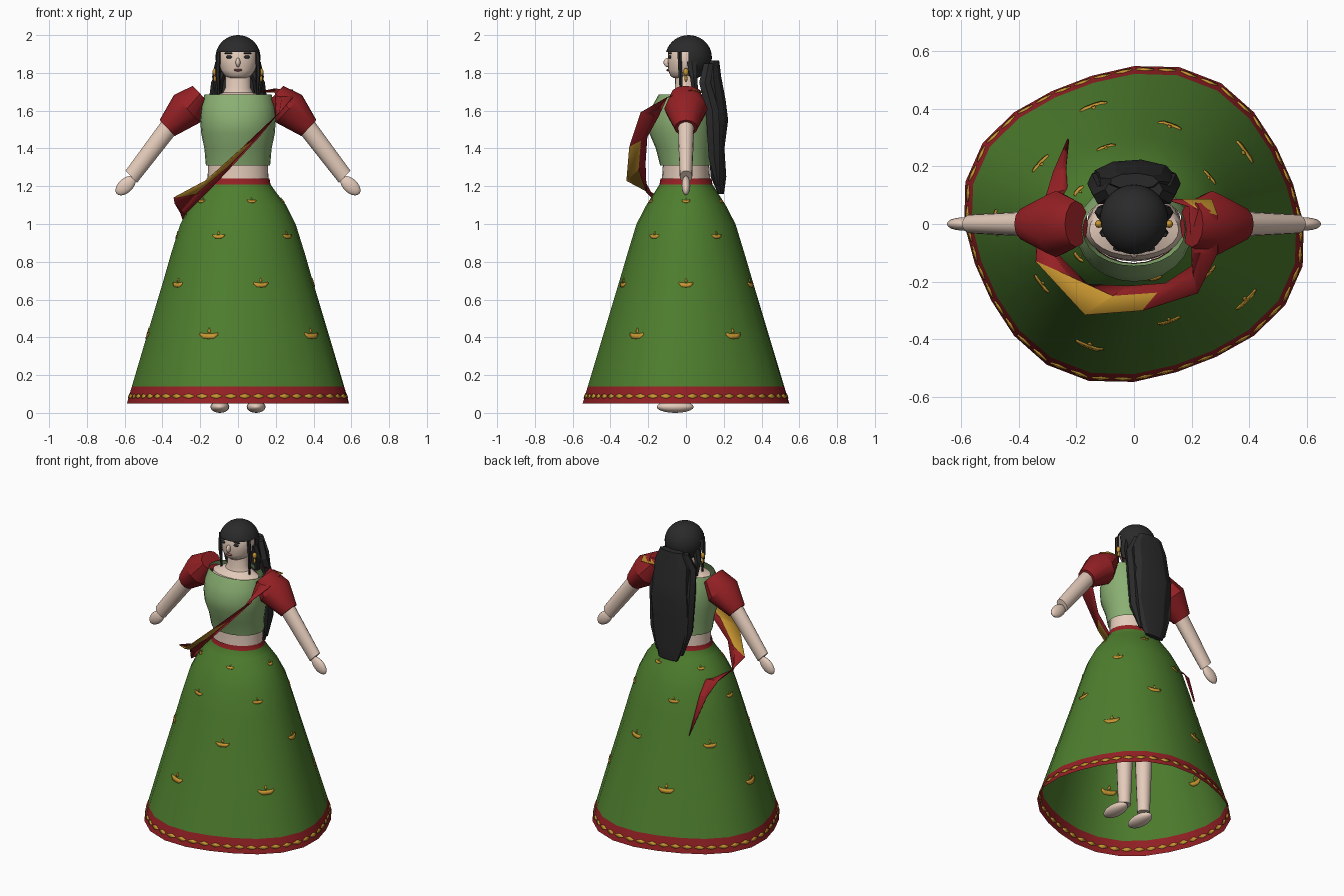
import bpy, bmesh, math
from mathutils import Vector

if "Cube" in bpy.data.objects:
    bpy.data.objects.remove(bpy.data.objects["Cube"])

def material(name, r, g, b):
    m = bpy.data.materials.new(name)
    lin = [((c / 255 + 0.055) / 1.055) ** 2.4 for c in (r, g, b)]
    m.diffuse_color = (*lin, 1)
    m.use_nodes = True
    m.node_tree.nodes["Principled BSDF"].inputs["Base Color"].default_value = m.diffuse_color
    return m

SKIN = material("skin", 228, 203, 186)
GREEN = material("skirt_green", 78, 126, 46)
LIGHT = material("blouse_green", 138, 175, 114)
RED = material("deep_red", 148, 32, 36)
GOLD = material("gold", 200, 150, 48)
HAIR = material("hair_black", 42, 42, 43)
LIPS = material("lips", 150, 88, 78)
X, Y, Z = Vector((1, 0, 0)), Vector((0, 1, 0)), Vector((0, 0, 1))

def finish(name, bm, mats, sharp=0.7, normals=True):
    """Turn a bmesh into an object, smooth except at sharp edges."""
    if normals:
        bmesh.ops.recalc_face_normals(bm, faces=bm.faces[:])
    for f in bm.faces:
        f.smooth = True
    for e in bm.edges:
        e.smooth = e.calc_face_angle(0) < sharp
    me = bpy.data.meshes.new(name)
    bm.to_mesh(me)
    bm.free()
    for m in mats:
        me.materials.append(m)
    ob = bpy.data.objects.new(name, me)
    bpy.context.collection.objects.link(ob)
    return ob

def loft(name, rings, mat, n=24, u=X, v=Y, caps=True, sharp=0.7):
    """Skin a row of ellipses, each (centre, u radius, v radius)."""
    bm = bmesh.new()
    loops = []
    for c, ru, rv in rings:
        loops.append([bm.verts.new(Vector(c) + u * (ru * math.cos(2 * math.pi * i / n))
                                   + v * (rv * math.sin(2 * math.pi * i / n))) for i in range(n)])
    for a, b in zip(loops, loops[1:]):
        for i in range(n):
            j = (i + 1) % n
            bm.faces.new((a[i], a[j], b[j], b[i]))
    if caps:
        bm.faces.new(loops[0])
        bm.faces.new(loops[-1])
    return finish(name, bm, [mat], sharp)

def column(name, rows, mat, **kw):
    """Upright loft from rows of (z, x radius, y radius, y centre)."""
    return loft(name, [((0, cy, z), rx, ry) for z, rx, ry, cy in rows], mat, **kw)

def ball(name, loc, size, mat, tilt=0, n=16):
    bm = bmesh.new()
    bmesh.ops.create_uvsphere(bm, u_segments=n, v_segments=n // 2 + 2, radius=1)
    ob = finish(name, bm, [mat], 1.2)
    ob.location, ob.scale, ob.rotation_euler = loc, size, (0, tilt, 0)
    return ob

# ---- Skirt: 24-sided flared shell with a gentle swirl in its outline
ROWS = [(0.05, .588, .547), (0.14, .562, .52), (0.4, .485, .442), (0.7, .395, .352),
        (0.85, .352, .308), (1.0, .305, .262), (1.1, .255, .21), (1.17, .2, .165),
        (1.21, .172, .14), (1.24, .167, .135)]

def skirt_vertex(k, z):
    for (z0, x0, y0), (z1, x1, y1) in zip(ROWS, ROWS[1:]):
        if z <= z1 + 1e-6:
            break
    t = (z - z0) / (z1 - z0)
    a = math.radians(15 * k)
    swirl = 1 - 0.035 * math.sin(4 * a) * max(0, 1 - z / 1.1)
    return Vector((math.sin(a) * (x0 + (x1 - x0) * t) * swirl,
                   -math.cos(a) * (y0 + (y1 - y0) * t) * swirl, z))

def skirt_point(deg, z):
    k = math.floor(deg / 15)
    return skirt_vertex(k, z).lerp(skirt_vertex(k + 1, z), deg / 15 - k)

bm = bmesh.new()
loops = [[bm.verts.new(skirt_vertex(k, r[0])) for k in range(24)] for r in ROWS]
for a, b in zip(loops, loops[1:]):
    for i in range(24):
        f = bm.faces.new((a[i], a[(i + 1) % 24], b[(i + 1) % 24], b[i]))
        zc = f.calc_center_median().z
        f.material_index = 1 if zc < 0.14 or zc > 1.21 else 0
finish("skirt", bm, [GREEN, RED])

# ---- Gold woven motifs: thin plates lying on the skirt
def motifs(name, places, columns):
    """places: (degrees, z, half height); columns: (degrees, low, high)."""
    bm = bmesh.new()
    for deg, z, h in places:
        pairs = [[bm.verts.new(skirt_point(deg + d, z + h * s)) for s in (lo, hi)]
                 for d, lo, hi in columns]
        for (a, b), (c, d) in zip(pairs, pairs[1:]):
            bm.faces.new((a, c, d, b))
    ob = finish(name, bm, [GOLD], normals=False)
    mod = ob.modifiers.new("thickness", 'SOLIDIFY')
    mod.thickness, mod.offset = 0.008, 0

lamps = [(start + 72 * i, z, h) for z, start, h in
         ((.41, -18.5, .02), (.68, 18, .017), (.935, -18.5, .013), (1.12, 18, .009))
         for i in range(5)]
motifs("lamp_motifs", lamps, [(-6, .1, .7), (-3.5, -.8, .5), (0, -.9, .4), (3.5, -.8, .5), (6, .1, .7)])
motifs("flame_motifs", lamps, [(-1, .9, 1.1), (0, .6, 2), (1, .9, 1.1)])
motifs("border_motifs", [(7.5 * i + 3.75, .088, .013) for i in range(48)],
       [(-3, -.25, .25), (0, -1, 1), (3, -.25, .25)])

# ---- Torso, neck and blouse
column("torso", [(1.2, .163, .13, 0), (1.32, .158, .122, 0), (1.5, .165, .12, -.01),
                 (1.62, .17, .105, -.02), (1.67, .155, .09, -.02), (1.695, .08, .065, 0),
                 (1.72, .068, .058, 0), (1.82, .066, .056, 0)], SKIN)
column("blouse", [(1.31, .17, .135, -.002), (1.4, .178, .148, -.012), (1.48, .195, .17, -.024),
                  (1.55, .2, .172, -.028), (1.62, .196, .155, -.026), (1.685, .178, .125, -.02)],
       LIGHT, caps=False)

# ---- Arms, puffed sleeves, hands, legs and feet, on both sides
for s, side in ((1, "left"), (-1, "right")):
    across = Vector((s * .69, 0, .73))
    loft(side + "_sleeve", [((s * .2, 0, 1.69), .057, .08), ((s * .27, 0, 1.61), .1, .115),
                            ((s * .375, 0, 1.508), .058, .06)], RED, n=12, u=across, sharp=0.6)
    loft(side + "_arm", [((s * .2, 0, 1.67), .05, .05), ((s * .375, 0, 1.5), .05, .043),
                         ((s * .565, 0, 1.25), .044, .033)], SKIN, n=16, u=across)
    ball(side + "_hand", (s * .595, 0, 1.203), (.064, .023, .038), SKIN, tilt=s * .75)
    column_x = s * .075
    loft(side + "_leg", [((column_x, 0, 1.1), .07, .07), ((column_x, 0, .5), .055, .055),
                         ((column_x, 0, .05), .038, .038)], SKIN, n=16)
    ball(side + "_foot", (s * .096, -.057, .032), (.05, .098, .032), SKIN)

# ---- Head and face
column("head", [(1.772, .045, .045, -.02), (1.785, .07, .068, -.015), (1.815, .092, .09, -.004),
                (1.86, .101, .096, 0), (1.92, .1, .095, 0), (1.96, .07, .07, .01)], SKIN)
ball("nose", (0, -.098, 1.855), (.013, .021, .024), SKIN)
ball("mouth", (0, -.092, 1.815), (.022, .012, .007), LIPS)
for s, side in ((1, "left"), (-1, "right")):
    ball(side + "_eye", (s * .046, -.085, 1.884), (.018, .009, .009), HAIR)
    ball(side + "_brow", (s * .048, -.085, 1.904), (.026, .01, .005), HAIR)
    ball(side + "_earring", (s * .122, 0, 1.805), (.014, .014, .02), GOLD, n=10)
    ball(side + "_earring_drop", (s * .122, 0, 1.77), (.008, .008, .018), GOLD, n=8)

# ---- Hair cap with a straight fringe, open at the face
bm = bmesh.new()
bmesh.ops.create_uvsphere(bm, u_segments=32, v_segments=20, radius=1)
for v in bm.verts:
    v.co = Vector((v.co.x * .119, v.co.y * .123 + .014, v.co.z * .118 + 1.882))
for plane_z in (1.91,):
    bmesh.ops.bisect_plane(bm, geom=bm.verts[:] + bm.edges[:] + bm.faces[:],
                           plane_co=(0, 0, plane_z), plane_no=Z)
bmesh.ops.bisect_plane(bm, geom=bm.verts[:] + bm.edges[:] + bm.faces[:],
                       plane_co=(0, .012, 0), plane_no=Y)
gone = [f for f in bm.faces if f.calc_center_median().z < 1.91 and f.calc_center_median().y < .012]
bmesh.ops.delete(bm, geom=gone, context='FACES')
finish("hair_cap", bm, [HAIR], 1.0)

# ---- Long hair down the back, with side strands
column("long_hair", [(1.865, .085, .028, .148), (1.78, .125, .042, .145), (1.66, .13, .05, .16),
                     (1.55, .145, .058, .166), (1.4, .14, .042, .162), (1.25, .105, .042, .172),
                     (1.16, .07, .016, .185)], HAIR, n=9, sharp=0.3)
for s, side in ((1, "left"), (-1, "right")):
    loft(side + "_back_strand", [((s * .07, .12, 1.85), .03, .03), ((s * .11, .1, 1.75), .032, .035),
                                 ((s * .13, .14, 1.6), .032, .04), ((s * .12, .15, 1.35), .03, .035),
                                 ((s * .09, .17, 1.2), .01, .01)], HAIR, n=6, sharp=0.3)
    loft(side + "_side_lock", [((s * .1, .03, 1.86), .02, .03), ((s * .115, .04, 1.78), .022, .022),
                               ((s * .105, .05, 1.69), .018, .018)], HAIR, n=6, sharp=0.3)
    loft(side + "_front_lock", [((s * .103, -.035, 1.91), .012, .012), ((s * .108, -.03, 1.8), .012, .012),
                                ((s * .1, -.025, 1.66), .005, .006)], HAIR, n=6, sharp=0.3)

# ---- Shawl: ribbon of (inner point, outer point) pairs from shoulder to hip
RIBBON = [((.11, .085, 1.7), (.27, .085, 1.695)),
          ((.19, .06, 1.715), (.29, .03, 1.71)),
          ((.2, -.1, 1.67), (.29, -.1, 1.67)),
          ((.2, -.145, 1.57), (.22, -.24, 1.59)),
          ((.11, -.205, 1.46), (.03, -.3, 1.41)),
          ((-.02, -.215, 1.32), (-.17, -.315, 1.23)),
          ((-.16, -.21, 1.17), (-.34, -.13, 1.14)),
          ((-.28, -.09, 1.05), (-.335, -.03, 1.11)),
          ((-.23, .12, 1.06), (-.305, .1, 1.06)),
          ((-.235, .195, .98), (-.28, .18, .98)),
          ((-.225, .29, .75), (-.23, .295, .75))]
bm = bmesh.new()
strip = [[bm.verts.new(Vector(a).lerp(Vector(b), t)) for t in (0, .35, 1)] for a, b in RIBBON]
for i, (p, q) in enumerate(zip(strip, strip[1:])):
    for j in range(2):
        f = bm.faces.new((p[j], p[j + 1], q[j + 1], q[j]))
        f.material_index = 1 if j == 1 and i in (0, 4, 5) else 0
shawl = finish("shawl", bm, [RED, GOLD], 0.3)
mod = shawl.modifiers.new("thickness", 'SOLIDIFY')
mod.thickness, mod.offset = 0.004, 0
